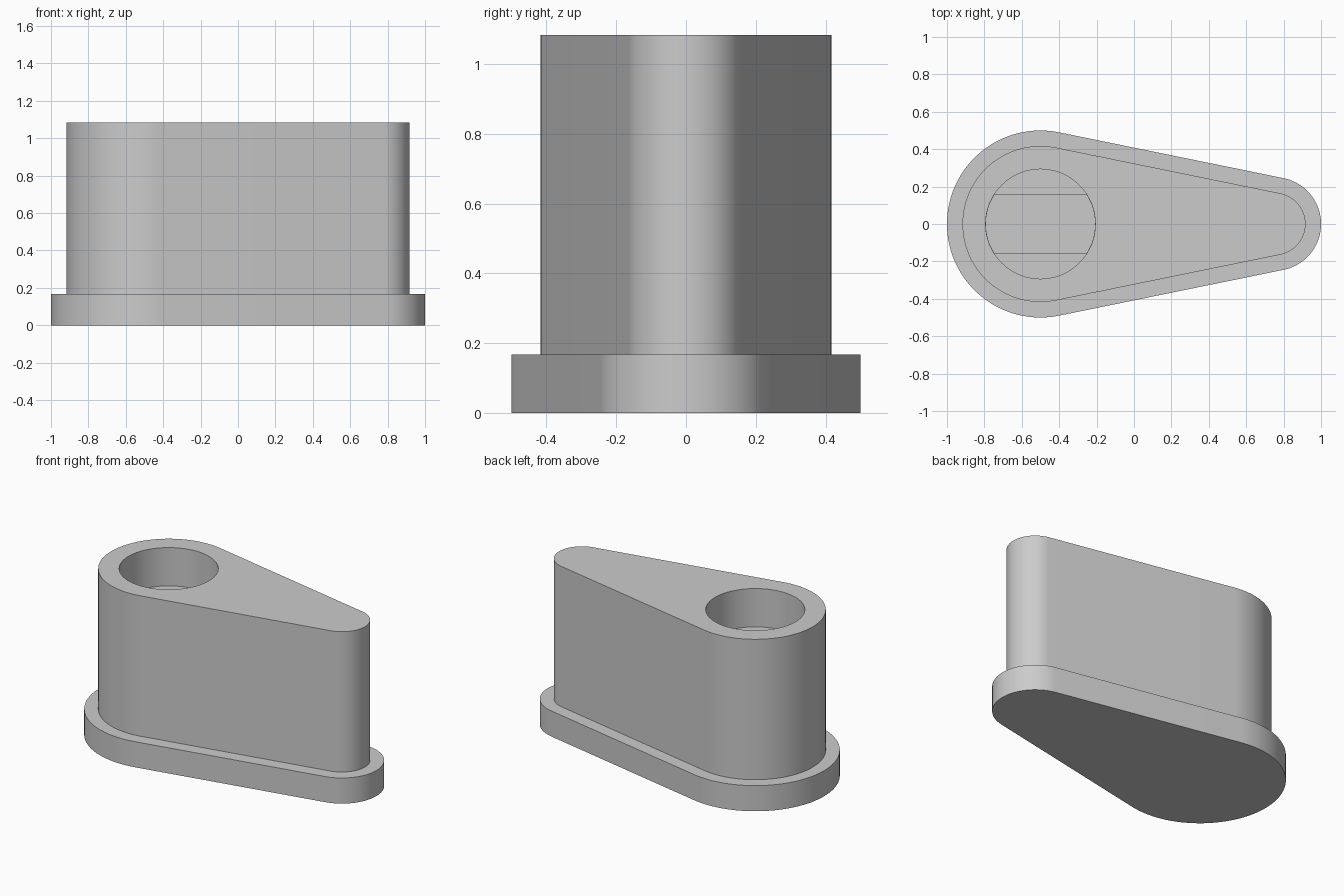
import bpy, bmesh, math

if "Cube" in bpy.data.objects:
    bpy.data.objects.remove(bpy.data.objects["Cube"])

BIG_X, SMALL_X = -0.5, 0.75        # centres of the two rounded ends
FLANGE_TOP, TOP = 0.167, 1.083
BORE_R, BORE_FLOOR, FLAT_Y = 0.293, 0.833, 0.158

grey = bpy.data.materials.new("light grey")
grey.use_nodes = True
colour = (0.6, 0.6, 0.6, 1)
grey.diffuse_color = colour
grey.node_tree.nodes["Principled BSDF"].inputs["Base Color"].default_value = colour


def arc(cx, r, start, end, steps):
    angles = [start + (end - start) * i / steps for i in range(steps + 1)]
    return [(cx + r * math.cos(a), r * math.sin(a)) for a in angles]


def teardrop(big_r, small_r):
    """Two arcs joined by their common tangents."""
    t = math.acos((big_r - small_r) / (SMALL_X - BIG_X))
    return (arc(SMALL_X, small_r, -t, t, 40)
            + arc(BIG_X, big_r, t, 2 * math.pi - t, 64))


def loft(name, sections):
    """Closed solid through matching outlines, each given as (outline, z)."""
    bm = bmesh.new()
    rings = [[bm.verts.new((x, y, z)) for x, y in outline] for outline, z in sections]
    n = len(rings[0])
    for low, high in zip(rings, rings[1:]):
        for i in range(n):
            j = (i + 1) % n
            bm.faces.new((low[i], low[j], high[j], high[i]))
    bm.faces.new(rings[0][::-1])
    bm.faces.new(rings[-1])
    bmesh.ops.recalc_face_normals(bm, faces=bm.faces)
    mesh = bpy.data.meshes.new(name)
    bm.to_mesh(mesh)
    bm.free()
    mesh.materials.append(grey)
    obj = bpy.data.objects.new(name, mesh)
    bpy.context.collection.objects.link(obj)
    return obj


def cut(target, cutter):
    cutter.hide_render = True
    mod = target.modifiers.new("cut", 'BOOLEAN')
    mod.operation = 'DIFFERENCE'
    mod.solver = 'EXACT'
    mod.object = cutter
    bpy.context.view_layer.objects.active = target
    bpy.ops.object.modifier_apply(modifier=mod.name)
    bpy.data.objects.remove(cutter)


# Flanged lever body
flange, column = teardrop(0.5, 0.25), teardrop(0.417, 0.167)
body = loft("lever_body", [(flange, 0), (flange, FLANGE_TOP),
                           (column, FLANGE_TOP), (column, TOP)])

# Round counterbore in the wide end
circle = arc(BIG_X, BORE_R, 0, 2 * math.pi, 96)[:-1]
cut(body, loft("bore_cutter", [(circle, BORE_FLOOR), (circle, TOP + 0.1)]))

# Deeper shaft socket with two flats
r = BORE_R - 0.001
t = math.asin(FLAT_Y / r)
socket = arc(BIG_X, r, -t, t, 20) + arc(BIG_X, r, math.pi - t, math.pi + t, 20)
cut(body, loft("socket_cutter", [(socket, FLANGE_TOP), (socket, TOP - 0.1)]))

# Smooth walls, sharp rims
bpy.ops.object.select_all(action='DESELECT')
body.select_set(True)
bpy.context.view_layer.objects.active = body
bpy.ops.object.shade_smooth_by_angle(angle=math.radians(30))
